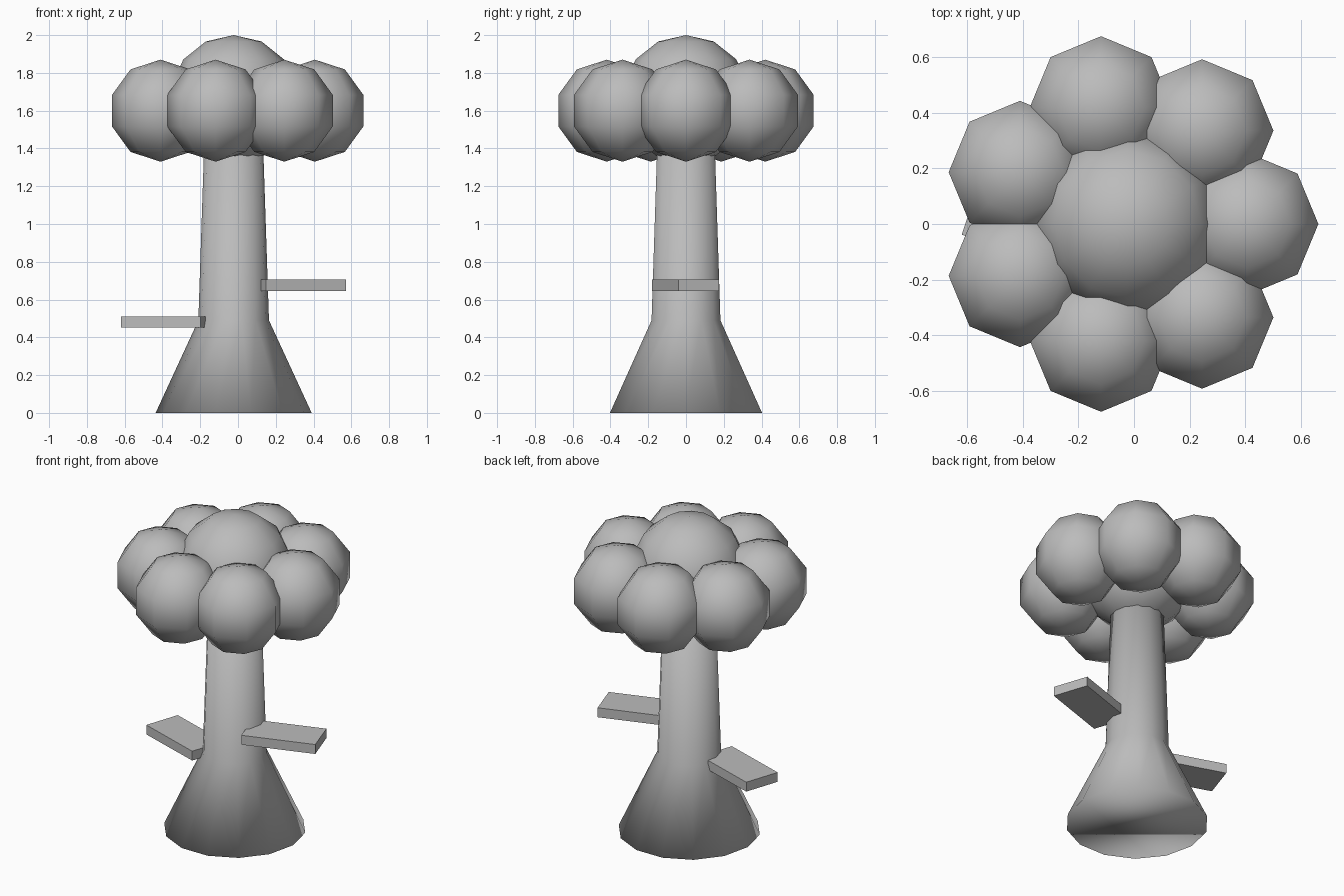
import bpy, math

if "Cube" in bpy.data.objects:
    bpy.data.objects.remove(bpy.data.objects["Cube"])

CX = -0.023  # tree axis

grey = bpy.data.materials.new("plain grey")
grey.diffuse_color = (0.5, 0.5, 0.5, 1)
grey.use_nodes = True
grey.node_tree.nodes["Principled BSDF"].inputs["Base Color"].default_value = grey.diffuse_color


def finish(obj, name, smooth):
    obj.name = name
    obj.data.materials.append(grey)
    for p in obj.data.polygons:
        p.use_smooth = smooth
    return obj


def lathe(name, profile, sides):
    verts, faces = [], []
    for r, z in profile:
        for i in range(sides):
            a = 2 * math.pi * i / sides
            verts.append((CX + r * math.cos(a), r * math.sin(a), z))
    for k in range(len(profile) - 1):
        for i in range(sides):
            j = (i + 1) % sides
            faces.append((k * sides + i, k * sides + j,
                          (k + 1) * sides + j, (k + 1) * sides + i))
    faces.append(tuple(reversed(range(sides))))
    top = (len(profile) - 1) * sides
    faces.append(tuple(range(top, top + sides)))
    me = bpy.data.meshes.new(name)
    me.from_pydata(verts, [], faces)
    obj = bpy.data.objects.new(name, me)
    bpy.context.collection.objects.link(obj)
    return finish(obj, name, True)


def ball(name, loc, radius, segments, rings):
    bpy.ops.mesh.primitive_uv_sphere_add(segments=segments, ring_count=rings,
                                         radius=radius, location=loc)
    return finish(bpy.context.object, name, True)


def plank(name, x, z, angle):
    bpy.ops.mesh.primitive_cube_add(size=1, location=(x, -0.002, z),
                                    rotation=(0, 0, math.radians(angle)))
    obj = bpy.context.object
    obj.scale = (0.446, 0.226, 0.06)
    return finish(obj, name, False)


# Trunk with flared base
lathe("trunk", [(0.413, 0), (0.187, 0.49), (0.155, 1.45)], 14)

# Crown: one large ball ringed by seven smaller ones
ball("crown_centre", (CX, 0, 1.66), 0.34, 12, 7)
for i in range(7):
    a = 2 * math.pi * i / 7
    ball(f"crown_ball_{i + 1}",
         (CX + 0.43 * math.cos(a), 0.43 * math.sin(a), 1.6), 0.27, 8, 5)

# Plank steps on either side of the trunk
plank("right_plank", 0.325, 0.675, 18.5)
plank("left_plank", -0.373, 0.481, -18.5)
